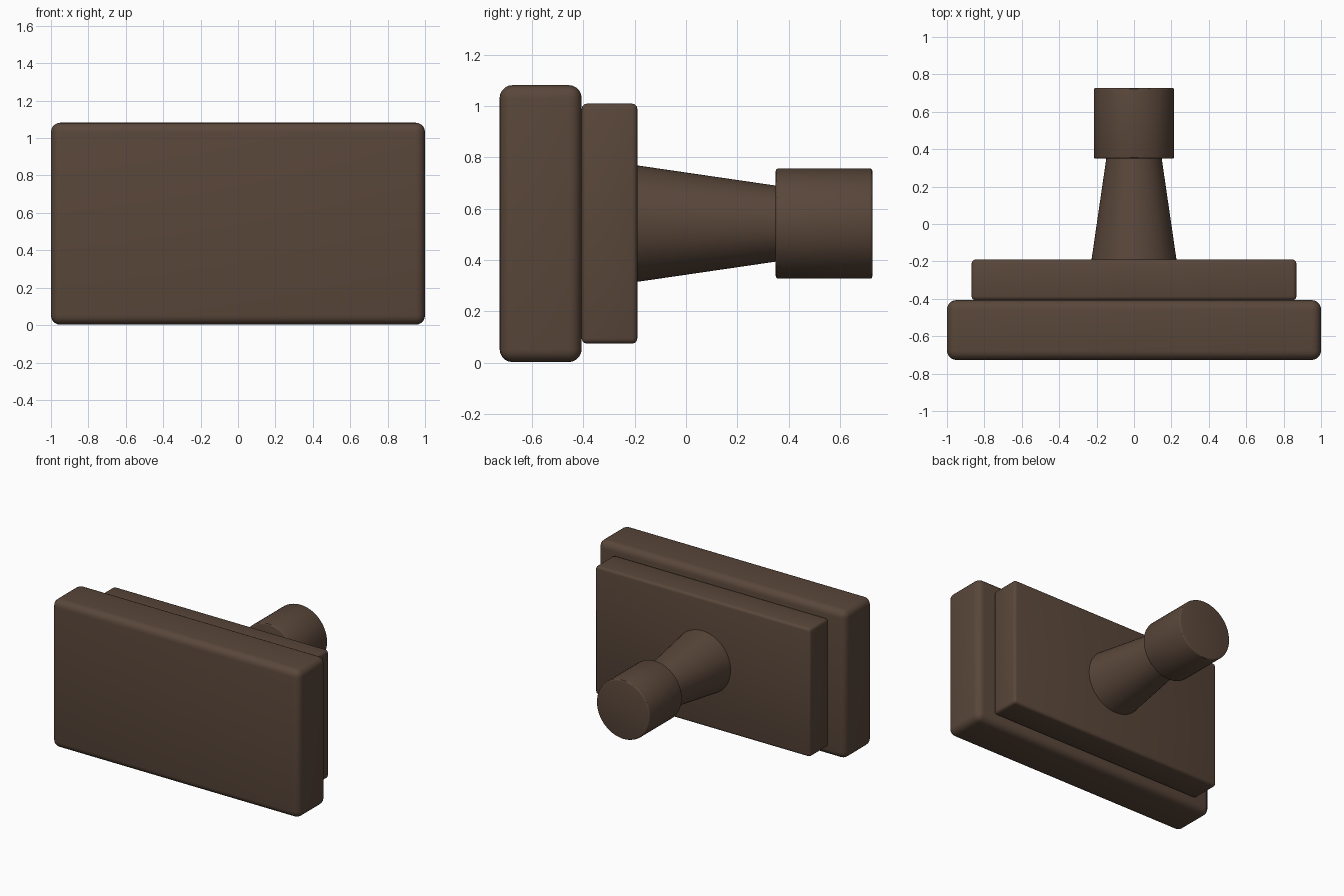
import bpy
from math import pi

if "Cube" in bpy.data.objects:
    bpy.data.objects.remove(bpy.data.objects["Cube"])

ZC = 0.542  # height of the shared axis

wood = bpy.data.materials.new("dark_wood")
wood.diffuse_color = (0.1, 0.062, 0.042, 1)
wood.use_nodes = True
wood.node_tree.nodes["Principled BSDF"].inputs["Base Color"].default_value = wood.diffuse_color


def finish(name, bevel, segments):
    ob = bpy.context.object
    ob.name = name
    ob.data.materials.append(wood)
    if bevel:
        mod = ob.modifiers.new("rounded_edges", 'BEVEL')
        mod.width = bevel
        mod.segments = segments
        mod.limit_method = 'ANGLE'
        mod.angle_limit = pi / 4
        bpy.ops.object.modifier_apply(modifier=mod.name)
    bpy.ops.object.shade_smooth_by_angle(angle=pi / 6)


def plate(name, width, height, y0, y1, bevel, segments):
    bpy.ops.mesh.primitive_cube_add(size=1, location=(0, (y0 + y1) / 2, ZC))
    bpy.context.object.scale = (width, y1 - y0, height)
    bpy.ops.object.transform_apply(location=False, rotation=False, scale=True)
    finish(name, bevel, segments)


def turned(name, r0, r1, y0, y1, bevel=0):
    # round part along y, radius r0 at y0 and r1 at y1
    bpy.ops.mesh.primitive_cone_add(vertices=64, radius1=r0, radius2=r1, depth=y1 - y0,
                                    location=(0, (y0 + y1) / 2, ZC), rotation=(-pi / 2, 0, 0))
    finish(name, bevel, 3)


# Stamp head: front pad and the smaller backing board
plate("front_pad", 2.0, 1.08, -0.727, -0.407, 0.05, 5)
plate("backing_board", 1.736, 0.936, -0.407, -0.19, 0.02, 3)

# Handle: tapered neck and cylindrical grip
turned("tapered_neck", 0.227, 0.148, -0.19, 0.352)
turned("grip", 0.215, 0.215, 0.35, 0.727, 0.01)
